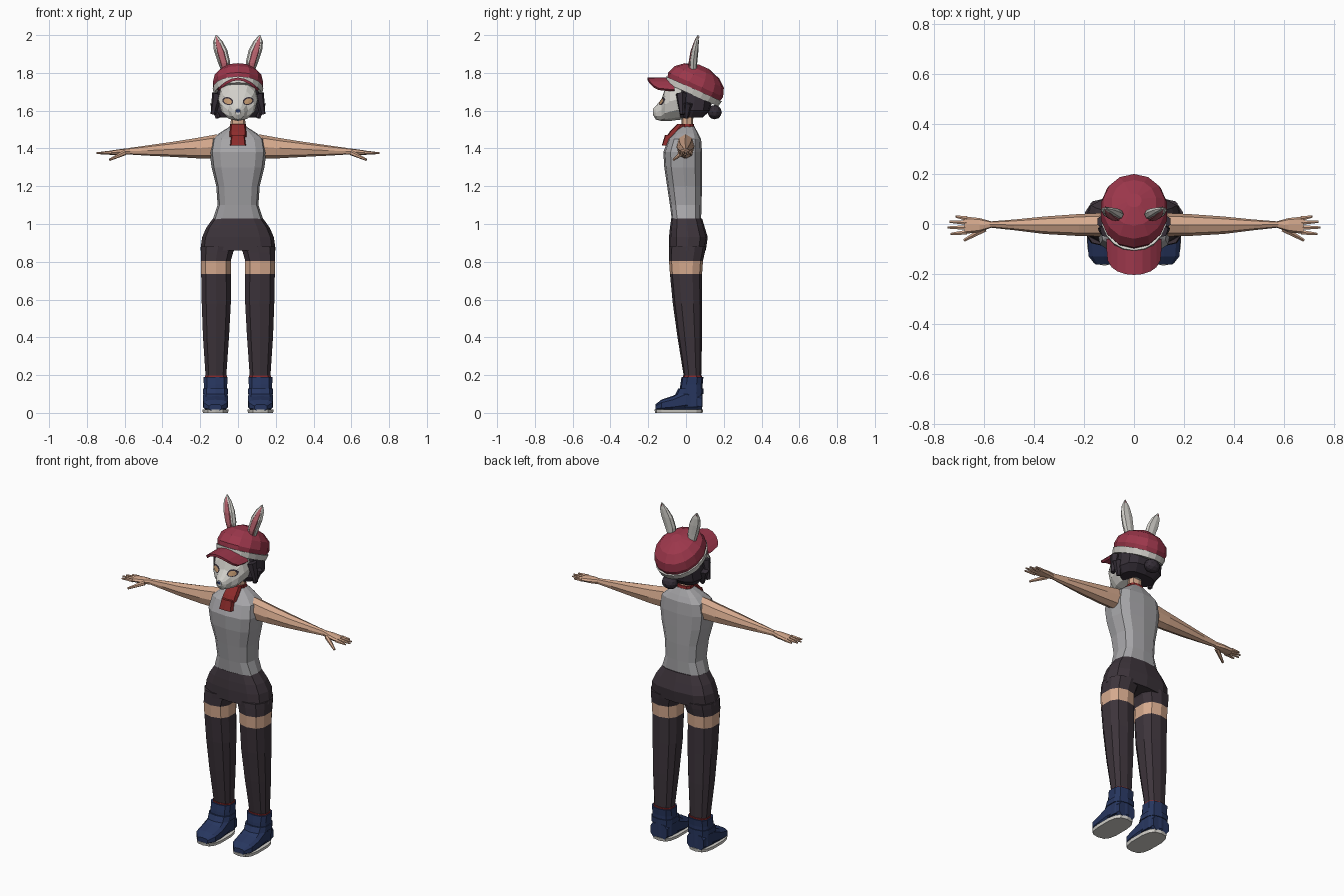
import bpy, bmesh
from math import sin, cos, pi, radians, copysign
from mathutils import Vector, Matrix
from mathutils.bvhtree import BVHTree

if "Cube" in bpy.data.objects:
    bpy.data.objects.remove(bpy.data.objects["Cube"])


def material(name, hexa):
    rgb = [int(hexa[i:i + 2], 16) / 255 for i in (0, 2, 4)]
    col = [c / 12.92 if c < .04 else ((c + .055) / 1.055) ** 2.4 for c in rgb] + [1]
    m = bpy.data.materials.new(name)
    m.use_nodes = True
    m.diffuse_color = col
    m.node_tree.nodes["Principled BSDF"].inputs["Base Color"].default_value = col
    return m


SKIN = material("skin", "d6aa8e")
VEST = material("vest grey", "a6a5a8")
DARK = material("dark fabric", "3d343b")
HAIR = material("hair", "352e37")
NAVY = material("navy leather", "27365f")
HAT = material("hat red", "9c374b")
SCARF = material("scarf red", "8c2b2b")
WHITE = material("off white", "d3d1cb")
PINK = material("ear pink", "b5616c")
AMBER = material("eye amber", "c39a72")


def finish(name, bm, mats, mirror=False, rule=None):
    me = bpy.data.meshes.new(name)
    bm.normal_update()
    bm.to_mesh(me)
    bm.free()
    for m in mats:
        me.materials.append(m)
    if rule:
        for p in me.polygons:
            p.material_index = rule(p.center)
    ob = bpy.data.objects.new(name, me)
    bpy.context.collection.objects.link(ob)
    if mirror:
        ob.modifiers.new("Mirror", 'MIRROR').use_mirror_merge = False
    return ob


def loft(name, rings, *mats, axis='z', n=10, p=2.6, mirror=False, rule=None, matrix=None):
    """Skin rounded-box rings (position, a0, a1, b0, b1) along an axis."""
    bm = bmesh.new()
    loops = []
    for t, a0, a1, b0, b1 in rings:
        loop = []
        for i in range(n):
            c, s = cos(2 * pi * i / n + pi / 2), sin(2 * pi * i / n + pi / 2)
            a = (a0 + a1) / 2 + (a1 - a0) / 2 * copysign(abs(c) ** (2 / p), c)
            b = (b0 + b1) / 2 + (b1 - b0) / 2 * copysign(abs(s) ** (2 / p), s)
            co = {'z': (a, b, t), 'x': (t, a, b), 'y': (a, t, b)}[axis]
            loop.append(bm.verts.new(co))
        loops.append(loop)
    for lo, hi in zip(loops, loops[1:]):
        for i in range(n):
            j = (i + 1) % n
            bm.faces.new((lo[i], lo[j], hi[j], hi[i]))
    bm.faces.new(loops[0])
    bm.faces.new(loops[-1])
    bmesh.ops.recalc_face_normals(bm, faces=bm.faces)
    if matrix:
        bm.transform(matrix)
    return finish(name, bm, mats, mirror, rule)


def spike(name, start, end, r, mat, flat=1.0):
    """Tapered six-sided limb between two points, mirrored."""
    a, b = Vector(start), Vector(end)
    bm = bmesh.new()
    bmesh.ops.create_cone(bm, segments=6, radius1=r, radius2=r * .45,
                          depth=(b - a).length, cap_ends=True)
    bm.transform(Matrix.Translation((a + b) / 2) @ Matrix.Diagonal((1, 1, flat, 1))
                 @ (b - a).to_track_quat('Z', 'Y').to_matrix().to_4x4())
    return finish(name, bm, [mat], True)


def sym(*rows):
    return [(t, -w, w, b0, b1) for t, w, b0, b1 in rows]


# Clothed body
loft("vest", sym((1.02, .135, -.075, .08), (1.10, .108, -.085, .082), (1.20, .115, -.1, .085),
                 (1.30, .14, -.115, .085), (1.38, .15, -.12, .085), (1.45, .138, -.095, .08),
                 (1.48, .10, -.065, .065), (1.515, .045, -.03, .045)), VEST, n=12, p=3)
loft("shorts", sym((1.03, .132, -.078, .085), (.98, .168, -.085, .10), (.93, .19, -.09, .115),
                   (.86, .2, -.09, .105)), DARK, n=12, p=2.8)
loft("leg", [(.88, .008, .2, -.09, .105), (.85, .022, .2, -.09, .1), (.805, .035, .2, -.09, .09),
             (.735, .035, .198, -.085, .085), (.58, .035, .195, -.07, .085),
             (.40, .045, .188, -.045, .085), (.17, .062, .172, -.008, .08)],
     DARK, SKIN, mirror=True, rule=lambda c: int(.74 < c.z < .8))
loft("sock_trim", [(.17, .056, .178, -.016, .086), (.197, .056, .178, -.016, .086)], SCARF, mirror=True)

# Boots
loft("boot_shaft", [(.03, .055, .183, -.04, .088), (.15, .055, .183, -.03, .088),
                    (.19, .053, .185, -.024, .092)], NAVY, mirror=True, p=3)
loft("boot_strap", [(.10, .05, .188, -.055, .093), (.13, .05, .188, -.04, .093)], NAVY, mirror=True, p=3)
loft("boot_foot", [(.085, .065, .175, .01, .1), (0, .053, .186, .01, .13), (-.07, .05, .188, .01, .09),
                   (-.13, .055, .184, .01, .07), (-.162, .085, .155, .012, .045)],
     NAVY, axis='y', mirror=True, p=3.2)
loft("boot_sole", [(0, .052, .187, -.163, .088), (.018, .048, .19, -.167, .091)],
     WHITE, mirror=True, n=14, p=3)

# Arms and hands
loft("arm", [(.11, -.05, .045, 1.345, 1.475), (.22, -.048, .04, 1.348, 1.455),
             (.36, -.04, .03, 1.356, 1.433), (.48, -.025, .018, 1.362, 1.416),
             (.58, -.014, .01, 1.368, 1.402)], SKIN, axis='x', n=8, p=2.2, mirror=True)
loft("palm", [(.57, -.014, .01, 1.368, 1.402), (.62, -.032, .024, 1.366, 1.397),
              (.68, -.04, .03, 1.366, 1.388)], SKIN, axis='x', n=8, mirror=True)
for finger, y0, y1, x in (("index", -.033, -.04, .735), ("middle", -.014, -.014, .748),
                          ("ring", .006, .009, .74), ("little", .022, .03, .715)):
    spike(finger + "_finger", (.67, y0, 1.378), (x, y1, 1.375), .011, SKIN)
spike("thumb", (.60, -.02, 1.377), (.68, -.065, 1.34), .014, SKIN)

# Neck and scarf
loft("neck", sym((1.48, .04, -.025, .038), (1.60, .037, -.022, .035)), SKIN, n=8)
loft("scarf_collar", sym((1.505, .047, -.032, .046), (1.53, .044, -.03, .042)), SCARF, n=10)
loft("scarf_knot", sym((1.46, .046, -.105, -.04), (1.49, .044, -.085, -.02), (1.53, .04, -.045, 0)),
     SCARF, n=8, p=4)
loft("scarf_tail", sym((1.415, .042, -.128, -.08), (1.47, .036, -.112, -.05)), SCARF, n=8, p=5)

# Head with a short muzzle
face = loft("face", sym((.04, .09, 1.56, 1.76), (-.05, .105, 1.55, 1.77), (-.085, .1, 1.545, 1.75),
                        (-.112, .085, 1.545, 1.715), (-.13, .052, 1.545, 1.66),
                        (-.16, .034, 1.553, 1.625), (-.175, .014, 1.578, 1.61)),
            WHITE, axis='y', n=12, p=2.1)
surface = BVHTree.FromPolygons([v.co for v in face.data.vertices],
                               [tuple(p.vertices) for p in face.data.polygons])


def plate(name, cx, cz, w, h, tilt, lift, mat, mirror=True):
    """Thin oval laid on the front of the face."""
    bm = bmesh.new()
    rows = []
    for k in (.02, .5, 1):
        row = []
        for i in range(10):
            a = 2 * pi * i / 10
            u, v = k * w * cos(a), k * h * sin(a)
            x, z = cx + u * cos(tilt) - v * sin(tilt), cz + u * sin(tilt) + v * cos(tilt)
            hit = surface.ray_cast(Vector((x, -1, z)), Vector((0, 1, 0)))[0]
            row.append(bm.verts.new((x, (hit.y if hit else -.1) - lift, z)))
        rows.append(row)
    bm.faces.new(rows[0])
    for lo, hi in zip(rows, rows[1:]):
        for i in range(10):
            j = (i + 1) % 10
            bm.faces.new((lo[i], hi[i], hi[j], lo[j]))
    bm.normal_update()
    bmesh.ops.reverse_faces(bm, faces=[f for f in bm.faces if f.normal.y > 0])
    finish(name, bm, [mat], mirror)


plate("eye_rim", .054, 1.651, .03, .021, .3, .004, HAIR)
plate("eye", .054, 1.65, .023, .015, .3, .008, AMBER)
plate("nose", 0, 1.598, .012, .009, 0, .004, NAVY, False)

# Hair
loft("hair", sym((1.565, .1, -.035, .09), (1.60, .125, -.05, .128), (1.66, .122, -.05, .14),
                 (1.72, .118, -.05, .135), (1.76, .1, -.045, .10)), HAIR, n=12)
spike("side_lock", (.108, -.025, 1.69), (.132, -.02, 1.58), .03, HAIR)
spike("lower_lock", (.125, .01, 1.64), (.108, .0, 1.56), .026, HAIR)
bm = bmesh.new()
bmesh.ops.create_icosphere(bm, subdivisions=2, radius=.038)
bm.transform(Matrix.Translation((0, .152, 1.592)) @ Matrix.Diagonal((1.25, 1, 1, 1)))
finish("hair_bun", bm, [HAIR])

# Hat, tipped backwards
tip = Matrix.Translation((0, .04, 1.71)) @ Matrix.Rotation(radians(-24), 4, 'X')
loft("hat_crown", sym((-.01, .122, -.15, .15), (.03, .136, -.16, .158), (.075, .126, -.142, .142),
                      (.11, .09, -.10, .10), (.134, .03, -.03, .03)),
     HAT, n=14, p=2.1, matrix=tip)
loft("hat_band", sym((-.027, .126, -.156, .155), (.006, .134, -.162, .161)),
     WHITE, n=20, p=2.1, matrix=tip)

# Curved visor
bm = bmesh.new()
grid = []
for i in range(11):
    s = i / 5 - 1
    x = .106 * sin(s * pi / 2)
    reach = -.09 - .114 * max(0, cos(s * pi / 2)) ** .6
    grid.append([bm.verts.new((x, -.06 + (reach + .06) * k / 3, 1.768 - 5.3 * x * x))
                 for k in range(4)])
for lo, hi in zip(grid, grid[1:]):
    for k in range(3):
        bm.faces.new((lo[k], lo[k + 1], hi[k + 1], hi[k]))
bmesh.ops.recalc_face_normals(bm, faces=bm.faces)
visor = finish("hat_visor", bm, [HAT])
solid = visor.modifiers.new("Thickness", 'SOLIDIFY')
solid.thickness, solid.offset = .014, 0

# Upright ears with pink linings
ear = [(1.80, .045, .085, .022, .055), (1.86, .042, .108, .018, .06), (1.92, .056, .128, .028, .066),
       (1.965, .08, .132, .044, .068), (2.0, .112, .118, .06, .066)]
loft("ear", ear, WHITE, n=8, mirror=True)
loft("ear_lining", [(z - .008, a + (b - a) * .22, b - (b - a) * .22, y0 - .005, y0 + .012)
                    for z, a, b, y0, y1 in ear], PINK, n=8, mirror=True)
